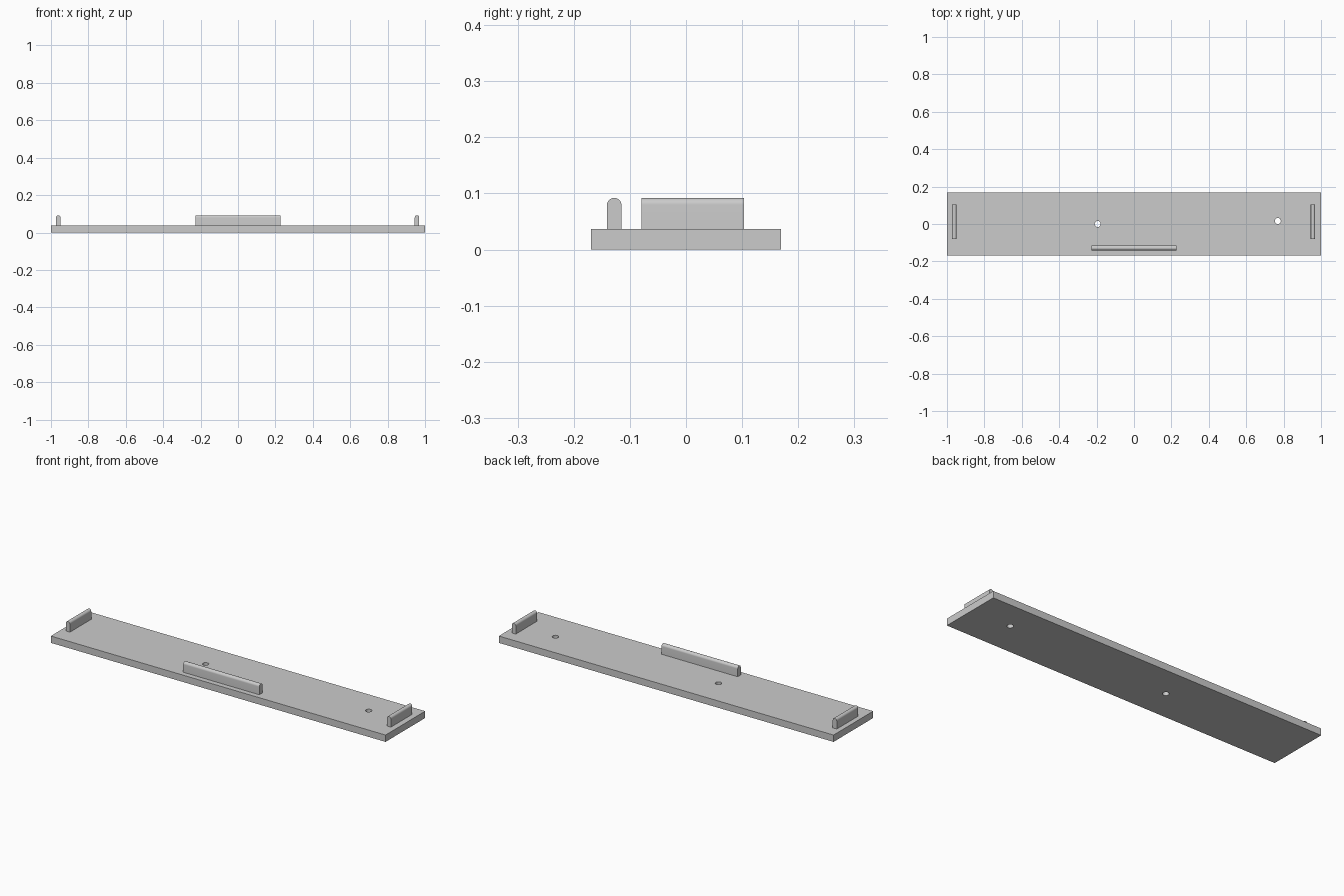
import bpy
import bmesh
import math

cube = bpy.data.objects.get("Cube")
if cube:
    bpy.data.objects.remove(cube, do_unlink=True)

GREY = (0.6, 0.6, 0.6, 1)
grey = bpy.data.materials.new("plain grey")
grey.use_nodes = True
grey.diffuse_color = GREY
grey.node_tree.nodes["Principled BSDF"].inputs["Base Color"].default_value = GREY

PLATE_TOP, RAIL_TOP = 0.037, 0.092


def new_object(name, bm):
    bmesh.ops.recalc_face_normals(bm, faces=bm.faces)
    mesh = bpy.data.meshes.new(name)
    bm.to_mesh(mesh)
    bm.free()
    mesh.materials.append(grey)
    obj = bpy.data.objects.new(name, mesh)
    bpy.context.collection.objects.link(obj)
    return obj


def rail(name, location, length, width, turn=0):
    """Upright strip with a fully rounded top, running along x before turning."""
    r = width / 2
    arc = [i * math.pi / 16 for i in range(17)]
    outline = [(r, 0)] + [(r * math.cos(a), RAIL_TOP - PLATE_TOP - r + r * math.sin(a)) for a in arc] + [(-r, 0)]
    bm = bmesh.new()
    end = bm.faces.new([bm.verts.new((-length / 2, y, z)) for y, z in outline])
    grown = bmesh.ops.extrude_face_region(bm, geom=[end])["geom"]
    bmesh.ops.translate(bm, vec=(length, 0, 0), verts=[v for v in grown if isinstance(v, bmesh.types.BMVert)])
    obj = new_object(name, bm)
    obj.location = (*location, PLATE_TOP)
    obj.rotation_euler.z = turn
    bpy.ops.object.select_all(action="DESELECT")
    obj.select_set(True)
    bpy.context.view_layer.objects.active = obj
    bpy.ops.object.shade_smooth_by_angle(angle=math.radians(30))
    return obj


# Flat base plate
bm = bmesh.new()
bmesh.ops.create_cube(bm, size=1)
bmesh.ops.scale(bm, vec=(2, 0.338, PLATE_TOP), verts=bm.verts)
bmesh.ops.translate(bm, vec=(0, 0, PLATE_TOP / 2), verts=bm.verts)
plate = new_object("base_plate", bm)

# Two screw holes right through the plate
for name, x, y in (("right_hole_cutter", -0.194, 0), ("left_hole_cutter", 0.769, 0.016)):
    bm = bmesh.new()
    bmesh.ops.create_cone(bm, cap_ends=True, segments=32, radius1=0.016, radius2=0.016, depth=0.2)
    cutter = new_object(name, bm)
    cutter.location = (x, y, 0)
    cutter.hide_render = True
    cutter.hide_set(True)
    cut = plate.modifiers.new(name, "BOOLEAN")
    cut.operation = "DIFFERENCE"
    cut.solver = "EXACT"
    cut.object = cutter

# Rounded locating rails
rail("front_rail", (-0.001, -0.128), 0.455, 0.026)
rail("right_rail", (-0.961, 0.012), 0.182, 0.024, math.pi / 2)
rail("left_rail", (0.957, 0.012), 0.182, 0.024, math.pi / 2)
